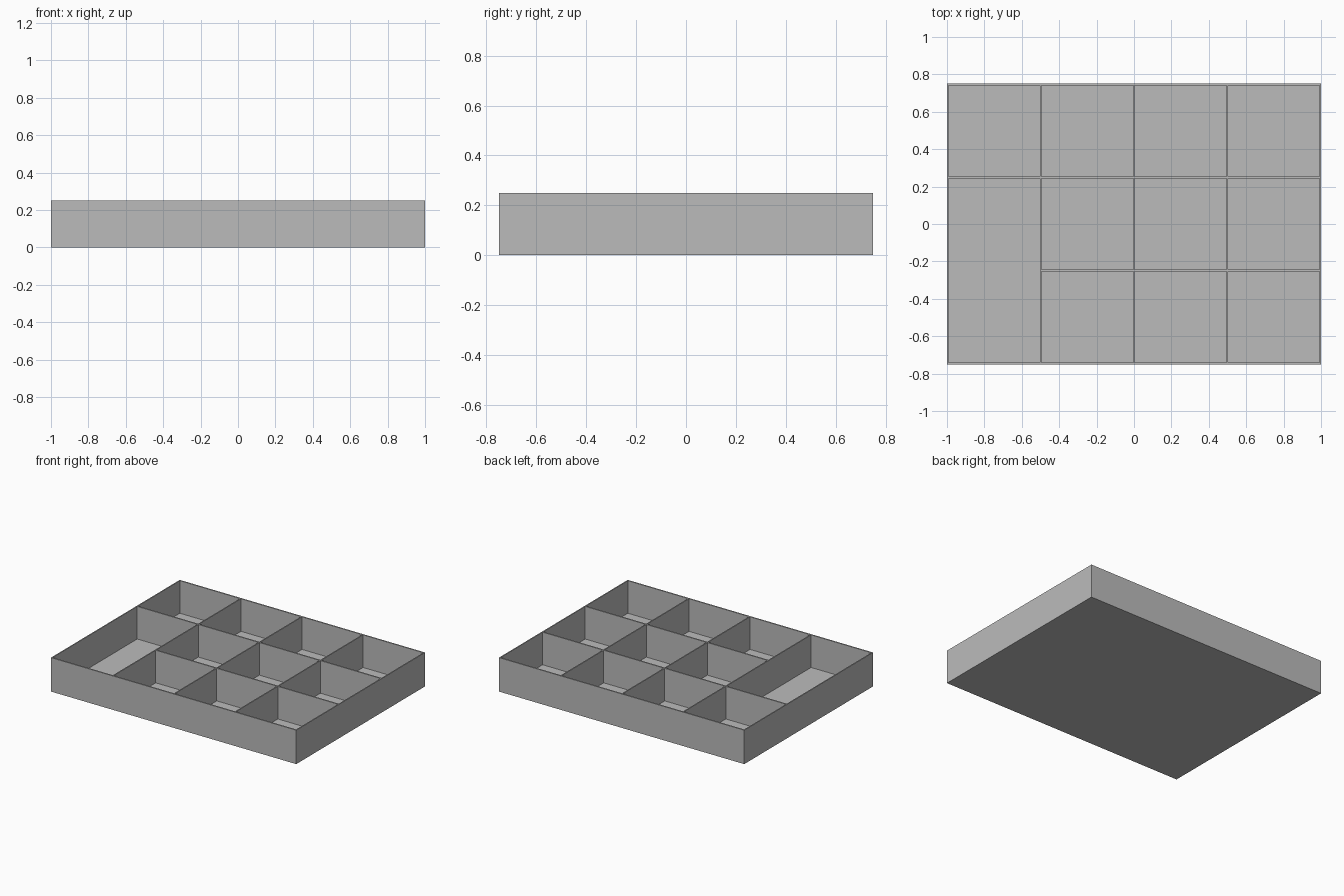
import bpy

cube = bpy.data.objects.get("Cube")
if cube:
    bpy.data.objects.remove(cube, do_unlink=True)

WIDTH, DEPTH, HEIGHT = 2.0, 1.5, 0.25
WALL_X, WALL_Y, FLOOR = 0.008, 0.01, 0.01
COLS, ROWS = 4, 3
PITCH_X = (WIDTH - WALL_X) / COLS
PITCH_Y = (DEPTH - WALL_Y) / ROWS

# Single matt grey
grey = bpy.data.materials.new("grey")
grey.use_nodes = True
colour = (0.5, 0.5, 0.5, 1)
grey.diffuse_color = colour
grey.node_tree.nodes["Principled BSDF"].inputs["Base Color"].default_value = colour


def box(name, x, y, z, sx, sy, sz):
    bpy.ops.mesh.primitive_cube_add(size=1, location=(x, y, z))
    obj = bpy.context.object
    obj.name = name
    obj.scale = (sx, sy, sz)
    bpy.ops.object.transform_apply(location=False, rotation=False, scale=True)
    obj.data.materials.append(grey)


# Floor panel
box("tray_floor", 0, 0, FLOOR / 2, WIDTH, DEPTH, FLOOR)

wall_height = HEIGHT - FLOOR
wall_z = FLOOR + wall_height / 2

# Front and back walls
for name, side in (("front_wall", -1), ("back_wall", 1)):
    box(name, 0, side * (DEPTH - WALL_Y) / 2, wall_z, WIDTH, WALL_Y, wall_height)

# Side walls and full-length dividers
for i in range(COLS + 1):
    name = {0: "right_wall", COLS: "left_wall"}.get(i, f"long_divider_{i}")
    box(name, (i - COLS / 2) * PITCH_X, 0, wall_z,
        WALL_X, DEPTH - 2 * WALL_Y, wall_height)

# Cross dividers, leaving one double-length compartment at the front right
for row in range(1, ROWS):
    for col in range(COLS):
        if (row, col) == (1, 0):
            continue
        box(f"cross_divider_{row}_{col + 1}",
            (col + 0.5 - COLS / 2) * PITCH_X, (row - ROWS / 2) * PITCH_Y, wall_z,
            PITCH_X - WALL_X, WALL_Y, wall_height)
